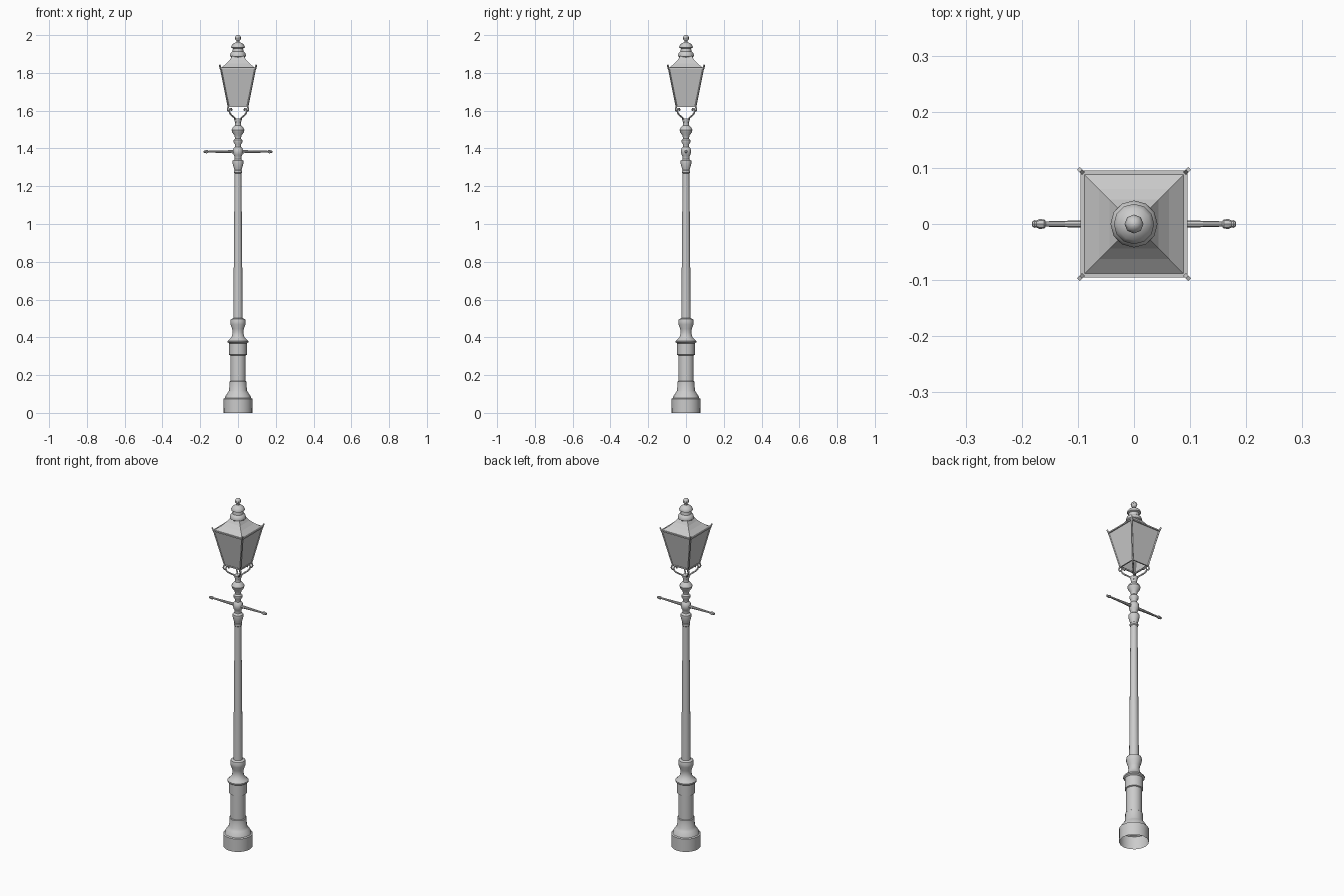
import bpy, bmesh, math
from mathutils import Vector

if "Cube" in bpy.data.objects:
    bpy.data.objects.remove(bpy.data.objects["Cube"])

R2 = math.sqrt(2)


def finish(name, bm, smooth=True):
    bmesh.ops.recalc_face_normals(bm, faces=bm.faces)
    me = bpy.data.meshes.new(name)
    bm.to_mesh(me)
    bm.free()
    ob = bpy.data.objects.new(name, me)
    bpy.context.collection.objects.link(ob)
    if smooth:
        bpy.ops.object.select_all(action='DESELECT')
        ob.select_set(True)
        bpy.context.view_layer.objects.active = ob
        bpy.ops.object.shade_smooth_by_angle(angle=math.radians(40))
    return ob


def lathe(name, profile, segs=16, start=0.0, smooth=True, cap_top=False):
    """Revolve (radius, z) points around z."""
    bm = bmesh.new()
    rings = []
    for r, z in profile:
        rings.append([bm.verts.new((r * math.cos(start + 2 * math.pi * i / segs),
                                    r * math.sin(start + 2 * math.pi * i / segs), z))
                      for i in range(segs)])
    for a, b in zip(rings, rings[1:]):
        for i in range(segs):
            j = (i + 1) % segs
            bm.faces.new((a[i], a[j], b[j], b[i]))
    if cap_top:
        bm.faces.new(rings[-1])
    return finish(name, bm, smooth)


def add_bar(bm, p, q, w):
    """Square bar from p to q."""
    p, q = Vector(p), Vector(q)
    rot = (q - p).to_track_quat('Z', 'Y').to_matrix().to_4x4()
    made = bmesh.ops.create_cube(bm, size=1)['verts']
    for v in made:
        v.co = (p + q) / 2 + rot @ Vector((v.co.x * w, v.co.y * w, v.co.z * (q - p).length))


# Cast base, open underneath
lathe("base", [(.076, 0), (.077, .074), (.070, .078), (.066, .090), (.055, .106), (.047, .118),
               (.045, .165), (.041, .168), (.041, .305), (.047, .308), (.047, .368),
               (.055, .374), (.055, .381), (.046, .390), (.034, .402), (.028, .425),
               (.031, .445), (.039, .468), (.041, .482), (.038, .496), (.024, .502)])

# Tapered shaft
lathe("shaft", [(.025, .49), (.018, 1.275)])

# Turned neck above the shaft
lathe("neck", [(.018, 1.268), (.022, 1.272), (.022, 1.282), (.019, 1.285), (.023, 1.30),
               (.029, 1.322), (.028, 1.335), (.018, 1.343), (.018, 1.358), (.024, 1.366),
               (.027, 1.384), (.024, 1.400), (.016, 1.408), (.017, 1.422), (.023, 1.432),
               (.023, 1.444), (.016, 1.452), (.018, 1.468), (.030, 1.484), (.034, 1.498),
               (.028, 1.510), (.016, 1.522), (.015, 1.538), (.020, 1.550), (.020, 1.558)],
      cap_top=True)

# Ladder rest with knobbed ends
half = [(.009, .02), (.0075, .05), (.005, .15), (.0045, .157), (.008, .160), (.009, .168),
        (.006, .174), (.007, .177), (.005, .181)]
rest = lathe("ladder_rest", [(.0005, -.182)] + [(r, -x) for r, x in reversed(half)]
             + half + [(.0005, .182)], segs=8)
rest.rotation_euler = (0, math.pi / 2, 0)
rest.location = (0, 0, 1.383)

# Four scrolled brackets under the lantern corners
for k in range(4):
    a = math.pi / 4 + k * math.pi / 2
    cu = bpy.data.curves.new("bracket_%d" % (k + 1), 'CURVE')
    cu.dimensions = '3D'
    cu.bevel_depth = .0042
    cu.bevel_resolution = 1
    cu.resolution_u = 4
    cu.use_fill_caps = True
    path = [(.012, 1.535), (.018, 1.556), (.035, 1.568), (.056, 1.582), (.064, 1.597),
            (.058, 1.611), (.048, 1.608), (.050, 1.600)]
    foot = [(.062, 1.602), (.072, 1.598), (.077, 1.607), (.071, 1.622)]
    for pts in (path, foot):
        sp = cu.splines.new('BEZIER')
        sp.bezier_points.add(len(pts) - 1)
        for bp, (r, z) in zip(sp.bezier_points, pts):
            bp.co = (r * math.cos(a), r * math.sin(a), z)
            bp.handle_left_type = bp.handle_right_type = 'AUTO'
    bpy.context.collection.objects.link(bpy.data.objects.new("bracket_%d" % (k + 1), cu))

# Lantern panes
lathe("glass", [(.050 * R2, 1.622), (.091 * R2, 1.825)], 4, math.pi / 4, smooth=False)

# Lantern frame: corner posts with flared ears, lower and upper rails
bm = bmesh.new()
corners = [(1, 1), (-1, 1), (-1, -1), (1, -1)]
for i, (sx, sy) in enumerate(corners):
    tx, ty = corners[(i + 1) % 4]
    add_bar(bm, (.050 * sx, .050 * sy, 1.618), (.092 * sx, .092 * sy, 1.826), .006)
    add_bar(bm, (.091 * sx, .091 * sy, 1.820), (.097 * sx, .097 * sy, 1.842), .007)
    for h, z, w in ((.050, 1.622, .007), (.092, 1.824, .007)):
        add_bar(bm, (h * sx, h * sy, z), (h * tx, h * ty, z), w)
finish("lantern_frame", bm, smooth=False)

# Square roof, slightly concave
lathe("roof", [(.093 * R2, 1.824), (.062 * R2, 1.849), (.044 * R2, 1.868), (.028 * R2, 1.892)],
      4, math.pi / 4, smooth=False)

# Round vent cap and finial
lathe("vent_cap", [(.034, 1.868), (.036, 1.884), (.042, 1.888), (.042, 1.894), (.038, 1.906),
                   (.029, 1.914), (.027, 1.930), (.036, 1.934), (.036, 1.940), (.029, 1.952),
                   (.016, 1.960), (.007, 1.963)], 12, cap_top=True)
lathe("finial", [(.009, 1.958), (.007, 1.968), (.014, 1.975), (.017, 1.984), (.013, 1.994),
                 (.005, 2.0)], 8, cap_top=True)
